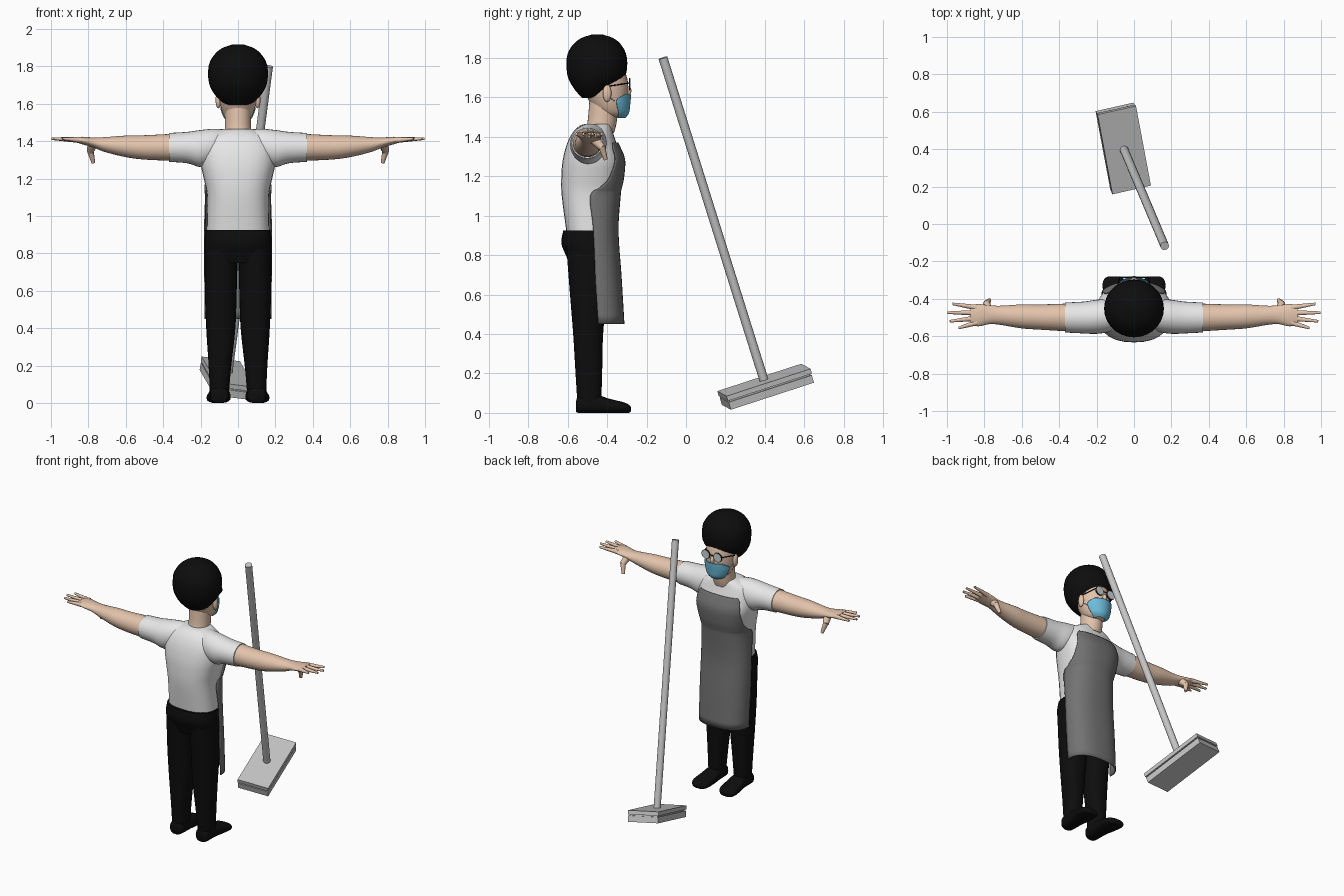
import bpy, bmesh, math
from mathutils import Vector, Matrix

default = bpy.data.objects.get("Cube")
if default:
    bpy.data.objects.remove(default, do_unlink=True)


def material(name, r, g, b):
    mat = bpy.data.materials.new(name)
    mat.use_nodes = True
    mat.diffuse_color = (r, g, b, 1)
    shader = mat.node_tree.nodes["Principled BSDF"]
    shader.inputs["Base Color"].default_value = (r, g, b, 1)
    shader.inputs["Roughness"].default_value = 0.8
    return mat


SKIN = material("skin", .77, .55, .41)
BLACK = material("black", .004, .004, .004)
WHITE = material("shirt_white", .8, .8, .8)
GREY = material("apron_grey", .17, .17, .17)
BLUE = material("mask_blue", .15, .5, .7)
BROOM = material("broom_grey", .56, .56, .56)
LENS = material("lens_grey", .6, .66, .68)


def finish(name, bm, mat, angle=40):
    bmesh.ops.recalc_face_normals(bm, faces=bm.faces)
    mesh = bpy.data.meshes.new(name)
    bm.to_mesh(mesh)
    bm.free()
    mesh.materials.append(mat)
    mesh.shade_smooth()
    mesh.set_sharp_from_angle(angle=math.radians(angle))
    obj = bpy.data.objects.new(name, mesh)
    bpy.context.collection.objects.link(obj)
    return obj


def smooth_rows(rows, steps):
    """Interpolate rows with a Catmull-Rom curve."""
    out = []
    for i in range(len(rows) - 1):
        quad = (rows[max(i - 1, 0)], rows[i], rows[i + 1], rows[min(i + 2, len(rows) - 1)])
        for k in range(steps):
            t = k / steps
            out.append([b + .5 * t * (c - a + t * (2*a - 5*b + 4*c - d + t * (3*(b - c) + d - a)))
                        for a, b, c, d in zip(*quad)])
    return out + [list(rows[-1])]


def bend(value, power):
    return math.copysign(abs(value) ** (2 / power), value)


def loft(name, rows, mat, axis="z", side=1, power=2, segs=28, steps=4):
    """Rows: position on axis, then low and high bounds of both other directions.
    A sixth value makes an open front panel reaching that half angle in degrees."""
    bm = bmesh.new()
    open_panel = len(rows[0]) == 6
    rings = []
    for row in smooth_rows(rows, steps):
        t, a0, a1, b0, b1 = row[:5]
        ring = []
        for i in range(segs + open_panel):
            turn = math.radians(row[5]) * (2 * i / segs - 1) if open_panel else math.tau * i / segs
            a = (a0 + a1) / 2 + (a1 - a0) / 2 * bend(math.sin(turn), power)
            b = (b0 + b1) / 2 + (b1 - b0) / 2 * bend(math.cos(turn), power)
            x, y, z = {"z": (a, b, t), "x": (t, a, b), "y": (a, t, b)}[axis]
            ring.append(bm.verts.new((x * side, y, z)))
        rings.append(ring)
    for low, high in zip(rings, rings[1:]):
        for i in range(segs):
            j = (i + 1) % len(low)
            bm.faces.new((low[i], low[j], high[j], high[i]))
    if not open_panel:
        bm.faces.new(rings[0])
        bm.faces.new(rings[-1])
    obj = finish(name, bm, mat, 55)
    if open_panel:
        solid = obj.modifiers.new("thickness", "SOLIDIFY")
        solid.thickness = .006
        solid.offset = 0
    return obj


def body(name, rows, mat, **options):
    """Symmetric loft. Rows: height, half width, back, front, optional angle."""
    return loft(name, [(r[0], -r[1], r[1], *r[2:]) for r in rows], mat, **options)


def rod(name, start, end, r1, r2, mat, segs=10):
    start, end = Vector(start), Vector(end)
    line = end - start
    frame = Matrix.Translation((start + end) / 2) @ line.to_track_quat("Z", "Y").to_matrix().to_4x4()
    bm = bmesh.new()
    bmesh.ops.create_cone(bm, cap_ends=True, segments=segs, radius1=r1, radius2=r2,
                          depth=line.length, matrix=frame)
    return finish(name, bm, mat)


def ball(name, centre, size, mat):
    bm = bmesh.new()
    bmesh.ops.create_uvsphere(bm, u_segments=16, v_segments=10, radius=1,
                              matrix=Matrix.Translation(centre) @ Matrix.Diagonal((*size, 1)))
    return finish(name, bm, mat)


# Torso, apron and hips
body("shirt", [(.91, .168, -.605, -.36), (1.1, .165, -.63, -.343), (1.2, .183, -.632, -.325),
               (1.28, .2, -.625, -.32), (1.36, .2, -.605, -.35), (1.42, .17, -.575, -.37),
               (1.455, .11, -.54, -.38), (1.465, .08, -.51, -.385)], WHITE, power=2.5)
body("apron", [(.45, .175, -.575, -.315, 90), (.7, .178, -.59, -.33, 90),
               (.92, .179, -.612, -.345, 88), (1.1, .174, -.638, -.334, 90),
               (1.14, .18, -.638, -.328, 78), (1.19, .191, -.64, -.317, 62),
               (1.28, .208, -.633, -.311, 50), (1.34, .208, -.618, -.332, 47),
               (1.37, .206, -.605, -.347, 40)], GREY, power=2.5)
body("trouser_hips", [(.75, .17, -.59, -.37), (.79, .179, -.605, -.36), (.86, .18, -.632, -.355),
                      (.925, .174, -.622, -.353)], BLACK, power=2.5)

# Neck, head and hair
body("neck", [(1.42, .075, -.52, -.365), (1.47, .07, -.5, -.352), (1.58, .07, -.49, -.34)], SKIN)
body("head", [(1.5, .04, -.42, -.32), (1.52, .066, -.45, -.302), (1.56, .086, -.48, -.295),
              (1.62, .1, -.51, -.293), (1.68, .103, -.53, -.295), (1.74, .1, -.54, -.315),
              (1.78, .08, -.52, -.36)], SKIN)
body("hair", [(1.595, .05, -.525, -.445), (1.61, .085, -.54, -.405), (1.65, .125, -.572, -.365),
              (1.7, .152, -.598, -.312), (1.76, .16, -.606, -.298), (1.82, .152, -.6, -.304),
              (1.87, .12, -.57, -.332), (1.9, .08, -.53, -.37), (1.917, .03, -.48, -.42)], BLACK)
body("face_mask", [(1.496, .042, -.42, -.312, 70), (1.52, .073, -.45, -.292, 68),
                   (1.56, .093, -.48, -.286, 70), (1.59, .1, -.5, -.283, 66),
                   (1.615, .104, -.51, -.282, 40)], BLUE)
ball("nose", (0, -.292, 1.633), (.014, .015, .025), SKIN)
rod("glasses_bridge", (-.015, -.284, 1.67), (.015, -.284, 1.67), .003, .003, BLACK)

# Paired parts
for side, label in ((1, "left"), (-1, "right")):
    def at(x, y, z):
        return (x * side, y, z)

    ball(label + "_ear", at(.105, -.4, 1.62), (.015, .022, .044), SKIN)
    rod(label + "_lens", at(.046, -.288, 1.665), at(.046, -.282, 1.665), .029, .029, LENS, 20)
    rod(label + "_lens_rim", at(.046, -.29, 1.665), at(.046, -.284, 1.665), .032, .032, BLACK, 20)
    rod(label + "_temple", at(.076, -.288, 1.672), at(.109, -.4, 1.655), .003, .003, BLACK)
    rod(label + "_mask_loop", at(.088, -.36, 1.58), at(.106, -.4, 1.61), .002, .002, BLUE)

    # Arm and hand
    loft(label + "_sleeve", [(.05, -.54, -.39, 1.3, 1.462), (.13, -.575, -.4, 1.28, 1.466),
                             (.2, -.587, -.405, 1.262, 1.46), (.27, -.585, -.415, 1.282, 1.45),
                             (.37, -.58, -.42, 1.29, 1.444)], WHITE, axis="x", side=side)
    loft(label + "_arm", [(.34, -.575, -.425, 1.295, 1.44), (.5, -.565, -.43, 1.302, 1.432),
                          (.6, -.558, -.43, 1.315, 1.43), (.71, -.54, -.437, 1.342, 1.422),
                          (.77, -.535, -.435, 1.365, 1.42), (.83, -.547, -.428, 1.383, 1.424),
                          (.875, -.54, -.435, 1.396, 1.422)], SKIN, axis="x", side=side)
    fingers = (("index", -.447, .97, -.427), ("middle", -.475, .998, -.474),
               ("ring", -.503, .985, -.52), ("little", -.527, .938, -.556))
    for finger, base_y, tip_x, tip_y in fingers:
        rod(f"{label}_{finger}_finger", at(.84, base_y, 1.406), at(tip_x, tip_y, 1.414),
            .016, .007, SKIN)
    rod(label + "_thumb_base", at(.775, -.47, 1.392), at(.79, -.425, 1.345), .028, .019, SKIN)
    rod(label + "_thumb", at(.79, -.428, 1.352), at(.773, -.407, 1.284), .019, .01, SKIN)

    # Leg and shoe
    loft(label + "_trouser_leg", [(.04, .05, .15, -.55, -.43), (.2, .036, .157, -.56, -.425),
                                  (.4, .014, .17, -.572, -.42), (.6, .007, .177, -.588, -.4),
                                  (.82, .001, .178, -.605, -.37)], BLACK, side=side, power=2.3)
    loft(label + "_shoe", [(-.557, .07, .13, .005, .06), (-.54, .052, .148, 0, .085),
                           (-.45, .046, .152, 0, .09), (-.39, .04, .162, 0, .072),
                           (-.32, .042, .168, 0, .055), (-.29, .06, .155, 0, .042),
                           (-.28, .08, .135, .008, .03)],
         BLACK, axis="y", side=side, power=2.6)

# Broom: tilted head with a groove, and a long handle
across = Vector((.965, .22, -.12)).normalized()
along = Vector((-.22, .925, .31))
along = (along - across * along.dot(across)).normalized()
top = Vector((-.052, .395, .167))
frame = Matrix((across, along, across.cross(along))).transposed().to_4x4()
frame.translation = top
for name, width, length, high, low in (("broom_top_board", .212, .455, 0, -.026),
                                       ("broom_groove", .19, .435, -.026, -.034),
                                       ("broom_brush_block", .208, .45, -.034, -.074)):
    bm = bmesh.new()
    place = Matrix.Translation((0, 0, (high + low) / 2)) @ Matrix.Diagonal((width, length, high - low, 1))
    bmesh.ops.create_cube(bm, size=1, matrix=frame @ place)
    finish(name, bm, BROOM, 30)
rod("broom_handle", top, (.164, -.117, 1.8), .023, .023, BROOM, 16)
